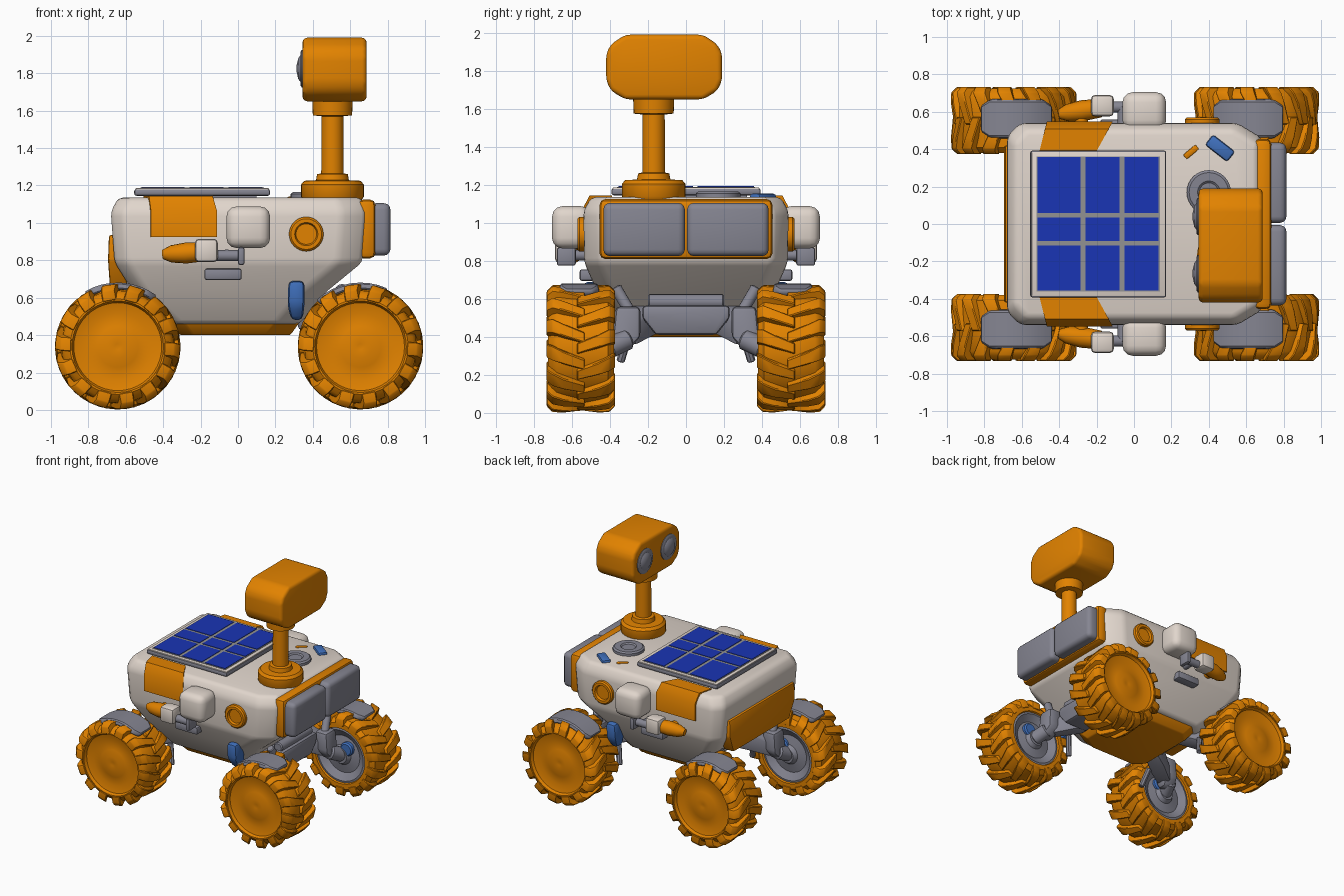
import bpy, bmesh, math
from mathutils import Vector


def material(name, rgb):
    m = bpy.data.materials.new(name)
    m.diffuse_color = (*rgb, 1)
    return m


ORANGE = material("orange", (0.76, 0.225, 0.0))
WHITE = material("warm white", (0.75, 0.67, 0.605))
GREY = material("grey", (0.235, 0.235, 0.285))
BLUE = material("cell blue", (0.01, 0.035, 0.46))
SKY = material("accent blue", (0.05, 0.16, 0.50))
PALE = material("panel grey", (0.29, 0.29, 0.29))


def finish(name, bm, mat, bevel=0.0, segs=2):
    bmesh.ops.recalc_face_normals(bm, faces=bm.faces)
    if bevel:
        edges = [e for e in bm.edges if e.calc_face_angle(0) > 0.25]
        bmesh.ops.bevel(bm, geom=edges, offset=bevel, segments=segs,
                        profile=0.5, affect='EDGES', clamp_overlap=True)
    me = bpy.data.meshes.new(name)
    bm.to_mesh(me)
    bm.free()
    me.materials.append(mat)
    ob = bpy.data.objects.new(name, me)
    bpy.context.collection.objects.link(ob)
    return ob


def loft_into(bm, rings):
    vs = [[bm.verts.new(p) for p in r] for r in rings]
    n = len(vs[0])
    for a, b in zip(vs, vs[1:]):
        for i in range(n):
            j = (i + 1) % n
            bm.faces.new((a[i], a[j], b[j], b[i]))
    bm.faces.new(vs[0][::-1])
    bm.faces.new(vs[-1])


def loft(name, rings, mat, bevel=0.0, segs=2):
    bm = bmesh.new()
    loft_into(bm, rings)
    return finish(name, bm, mat, bevel, segs)


def box(name, x, y, z, mat, bevel=0.0, segs=2):
    rings = [[(x[0], y[0], h), (x[1], y[0], h), (x[1], y[1], h), (x[0], y[1], h)] for h in z]
    return loft(name, rings, mat, bevel, segs)


def lathe(name, p, q, profile, mat, n=32):
    """Turn (distance, radius) pairs around the line from p towards q."""
    p, d = Vector(p), Vector(q) - Vector(p)
    rot = d.to_track_quat('Z', 'Y')
    rings = [[p + rot @ Vector((r * math.cos(2 * math.pi * i / n),
                                r * math.sin(2 * math.pi * i / n), t)) for i in range(n)]
             for t, r in profile]
    return loft(name, rings, mat)


def rod(name, p, q, r, mat, n=16):
    length = (Vector(q) - Vector(p)).length
    c = r * 0.2
    return lathe(name, p, q, [(0, r - c), (c, r), (length - c, r), (length, r - c)], mat, n)


# Hull: stacked chamfered outlines
def outline(z, x0, x1, h, c0=0.07, c1=0.13):
    half = [(x1, h - c1 * 0.6), (x1 - c1, h), (x0 + c0, h), (x0, h - c0)]
    return [(x, y, z) for x, y in half] + [(x, -y, z) for x, y in half[::-1]]


loft("hull", [outline(0.46, -0.38, 0.33, 0.38), outline(0.63, -0.56, 0.47, 0.465),
              outline(0.79, -0.66, 0.665, 0.535), outline(1.06, -0.68, 0.685, 0.54),
              outline(1.135, -0.64, 0.66, 0.50)], WHITE, 0.025)
loft("belly_plate", [outline(0.40, -0.31, 0.28, 0.30), outline(0.47, -0.36, 0.33, 0.36)],
     ORANGE, 0.01)

# Nose plate with two storage boxes, and tail plate
box("nose_plate", (0.64, 0.735), (-0.455, 0.455), (0.81, 1.125), ORANGE, 0.03)
for s in (-1, 1):
    box("nose_box", (0.70, 0.815), sorted((s * 0.006, s * 0.435)), (0.825, 1.105), GREY, 0.035, 3)
loft("tail_plate", [[(x0, -h, z), (x1, -h, z), (x1, h, z), (x0, h, z)] for z, x0, x1, h in
                    ((0.66, -0.685, -0.59, 0.36), (0.80, -0.695, -0.61, 0.42),
                     (0.935, -0.69, -0.64, 0.42))], ORANGE, 0.012)

# Solar panel with nine cells
box("panel_base", (-0.555, 0.172), (-0.393, 0.393), (1.145, 1.181), GREY, 0.012)
box("panel_foot", (-0.48, 0.10), (-0.32, 0.32), (1.12, 1.15), GREY)
box("panel_rim", (-0.547, 0.166), (-0.386, 0.386), (1.17, 1.186), WHITE, 0.004)
box("panel_backing", (-0.522, 0.138), (-0.362, 0.362), (1.18, 1.189), PALE)
for x in ((-0.515, -0.285), (-0.258, -0.078), (-0.05, 0.13)):
    for y in ((-0.355, -0.115), (-0.092, 0.036), (0.06, 0.357)):
        box("solar_cell", x, y, (1.186, 1.193), BLUE)

# Mast and camera head
MX, MY = 0.505, -0.17
lathe("mast", (MX, MY, 1.12), (MX, MY, 2),
      [(0, 0.155), (0.02, 0.168), (0.085, 0.168), (0.105, 0.15), (0.108, 0.088), (0.14, 0.082),
       (0.145, 0.06), (0.45, 0.058), (0.455, 0.105), (0.53, 0.108), (0.545, 0.09)], ORANGE)
head = [(-0.32, 1.65), (0.09, 1.65), (0.165, 1.695), (0.19, 1.75), (0.19, 1.89), (0.165, 1.94),
        (0.09, 1.99), (-0.32, 1.99), (-0.395, 1.94), (-0.42, 1.89), (-0.42, 1.75), (-0.395, 1.695)]
loft("camera_head", [[(x, y, z) for y, z in head] for x in (0.345, 0.688)], ORANGE, 0.025, 3)
for y in (-0.265, 0.04):
    lathe("camera_lens", (0.36, y, 1.825), (0, y, 1.825),
          [(0, 0.10), (0.02, 0.10), (0.027, 0.088), (0.027, 0.07), (0.038, 0.055), (0.046, 0.02)],
          GREY)

# Deck fittings
lathe("deck_hatch", (0.40, 0.17, 1.12), (0.40, 0.17, 2),
      [(0, 0.118), (0.035, 0.118), (0.045, 0.105), (0.045, 0.06), (0.036, 0.05), (0.036, 0.02)], GREY)


def deck_bar(name, x, y, length, width, angle, top, mat):
    ob = box(name, (-length / 2, length / 2), (-width / 2, width / 2), (1.12, top), mat, 0.015)
    ob.location = (x, y, 0)
    ob.rotation_euler.z = math.radians(angle)


deck_bar("deck_handle", 0.46, 0.405, 0.15, 0.07, -38, 1.155, SKY)
deck_bar("deck_marker", 0.305, 0.385, 0.09, 0.035, 40, 1.142, ORANGE)

# Side equipment, the same on both flanks
for s in (-1, 1):
    def ys(a, b):
        return sorted((s * a, s * b))
    patch = [(0.52, 0.925), (0.549, 0.925), (0.549, 1.065), (0.508, 1.143), (0.39, 1.143), (0.39, 1.09)]
    loft("shoulder_panel", [[(x - k * max(0, 0.55 - y), s * y, z) for y, z in patch]
                            for x, k in ((-0.465, 0.25), (-0.112, 0.55))], ORANGE)
    box("side_pod", (-0.062, 0.172), ys(0.50, 0.705), (0.865, 1.088), WHITE, 0.055, 3)
    lathe("side_port", (0.365, s * 0.52, 0.94), (0.365, s, 0.94),
          [(0, 0.092), (0.04, 0.092), (0.05, 0.082), (0.05, 0.062), (0.032, 0.055), (0.032, 0.02)],
          ORANGE)
    lathe("arm_sleeve", (-0.18, s * 0.62, 0.845), (-0.42, s * 0.585, 0.83),
          [(0, 0.05), (0.10, 0.056), (0.18, 0.046), (0.225, 0.025)], ORANGE, 16)
    rod("arm_mount", (-0.28, s * 0.50, 0.84), (-0.28, s * 0.61, 0.84), 0.035, ORANGE)
    box("arm_joint", (-0.23, -0.108), ys(0.575, 0.69), (0.79, 0.915), WHITE, 0.022)
    rod("arm_rod", (-0.12, s * 0.625, 0.825), (0.02, s * 0.625, 0.825), 0.03, GREY)
    box("arm_grip", (0.0, 0.035), ys(0.58, 0.68), (0.775, 0.87), GREY, 0.012)
    rod("arm_brace", (-0.06, s * 0.50, 0.83), (-0.06, s * 0.63, 0.83), 0.028, GREY)
    box("side_bracket", (-0.18, 0.02), ys(0.47, 0.56), (0.695, 0.755), GREY, 0.012)
    loft("side_clamp", [[(x0, s * a, z), (x1, s * a, z), (x1, s * b, z), (x0, s * b, z)]
                        for z, x0, x1, a, b in ((0.48, 0.285, 0.345, 0.40, 0.48),
                                                (0.56, 0.265, 0.355, 0.41, 0.53),
                                                (0.69, 0.27, 0.355, 0.44, 0.54))], SKY, 0.025)


# Wheel parts, with distances measured outwards from the inner face
def wheel(cx, cz, s):
    y0 = s * 0.38
    start, end = (cx, y0, cz), (cx, s, cz)
    lathe("tyre", start, end,
          [(0.07, 0.12), (0.06, 0.20), (0.0, 0.225), (0.0, 0.265), (0.03, 0.298), (0.175, 0.306),
           (0.30, 0.300), (0.325, 0.282), (0.345, 0.255), (0.345, 0.245), (0.322, 0.235),
           (0.308, 0.18), (0.312, 0.11), (0.33, 0.06), (0.322, 0.015)], ORANGE, 40)
    lathe("inner_disc", start, end,
          [(0.0, 0.06), (0.03, 0.08), (0.045, 0.15), (0.01, 0.205), (0.015, 0.23), (0.08, 0.2)],
          GREY)
    rod("hub_accent", (cx + 0.05, s * 0.385, cz + 0.06), (cx + 0.05, s * 0.44, cz + 0.06), 0.055, SKY)
    # Slanted tread blocks, staggered, wrapping onto the sidewalls
    bm = bmesh.new()
    count = 14
    for side in (-1, 1):
        for i in range(count):
            mid = 2 * math.pi * (i + (0.4 if side > 0 else 0)) / count
            rings = []
            for off, shift, top, low, w in ((-0.02, 0.0, 0.326, 0.285, 0.085),
                                            (0.09, 0.12, 0.336, 0.285, 0.10),
                                            (0.150, 0.20, 0.335, 0.265, 0.115),
                                            (0.180, 0.23, 0.305, 0.250, 0.115)):
                ring = []
                for r, da in ((low, -w * 1.25), (top, -w), (top, w), (low, w * 1.25)):
                    a = mid + shift + da
                    ring.append((cx + r * math.cos(a), y0 + s * (0.173 + side * off),
                                 cz + r * math.sin(a)))
                rings.append(ring)
            loft_into(bm, rings)
    finish("tread", bm, ORANGE, 0.005, 1)


# Wheels, fenders and suspension at each corner
for sx, cx, lean in ((-1, -0.643, 87), (1, 0.655, 99)):
    for s in (-1, 1):
        wheel(cx, 0.338, s)
        rings = []
        for i in range(9):
            a = math.radians(lean - 34 + 68 * i / 8)
            inset = 0.03 if i in (0, 8) else 0.0
            rings.append([(cx + r * math.cos(a), s * y, 0.335 + r * math.sin(a))
                          for r, y in ((0.31, 0.455 + inset), (0.346, 0.465 + inset),
                                       (0.346, 0.66 - inset), (0.31, 0.67 - inset))])
        loft("fender", rings, GREY, 0.008, 1)
        # Swing arm, knuckle and links
        loft("swing_arm", [[(x, s * y + b * h, z + c * h) for b, c in ((-1, -1), (1, -1), (1, 1), (-1, 1))]
                           for x, y, z, h in ((sx * 0.32, 0.17, 0.50, 0.07), (sx * 0.45, 0.25, 0.48, 0.08),
                                              (sx * 0.58, 0.32, 0.42, 0.065))], GREY, 0.02)
        loft("knuckle", [[(sx * x, s * a, z), (sx * (x + 0.11), s * a, z),
                          (sx * (x + 0.11), s * b, z), (sx * x, s * b, z)]
                         for z, x, a, b in ((0.33, 0.55, 0.30, 0.37), (0.40, 0.53, 0.24, 0.385),
                                            (0.56, 0.52, 0.24, 0.37))], GREY, 0.025)
        rod("stub_axle", (sx * 0.61, s * 0.30, 0.39), (cx, s * 0.41, 0.338), 0.055, GREY)
        rod("upper_link", (sx * 0.575, s * 0.30, 0.54), (sx * 0.55, s * 0.37, 0.66), 0.03, GREY)
        rod("lower_spur", (sx * 0.40, s * 0.30, 0.42), (sx * 0.36, s * 0.345, 0.27), 0.022, GREY, 8)

# Front cross beam
beam = [(-0.23, 0.565), (0.23, 0.565), (0.23, 0.50), (0.16, 0.41), (-0.16, 0.41), (-0.23, 0.50)]
loft("cross_beam", [[(x, y, z) for y, z in beam] for x in (0.34, 0.56)], GREY, 0.02)
rod("upper_cross_tube", (0.50, -0.20, 0.585), (0.50, 0.20, 0.585), 0.04, GREY)

# Smooth shading with crisp edges
for ob in bpy.data.objects:
    ob.select_set(True)
bpy.context.view_layer.objects.active = bpy.data.objects["hull"]
bpy.ops.object.shade_smooth_by_angle(angle=math.radians(35))
